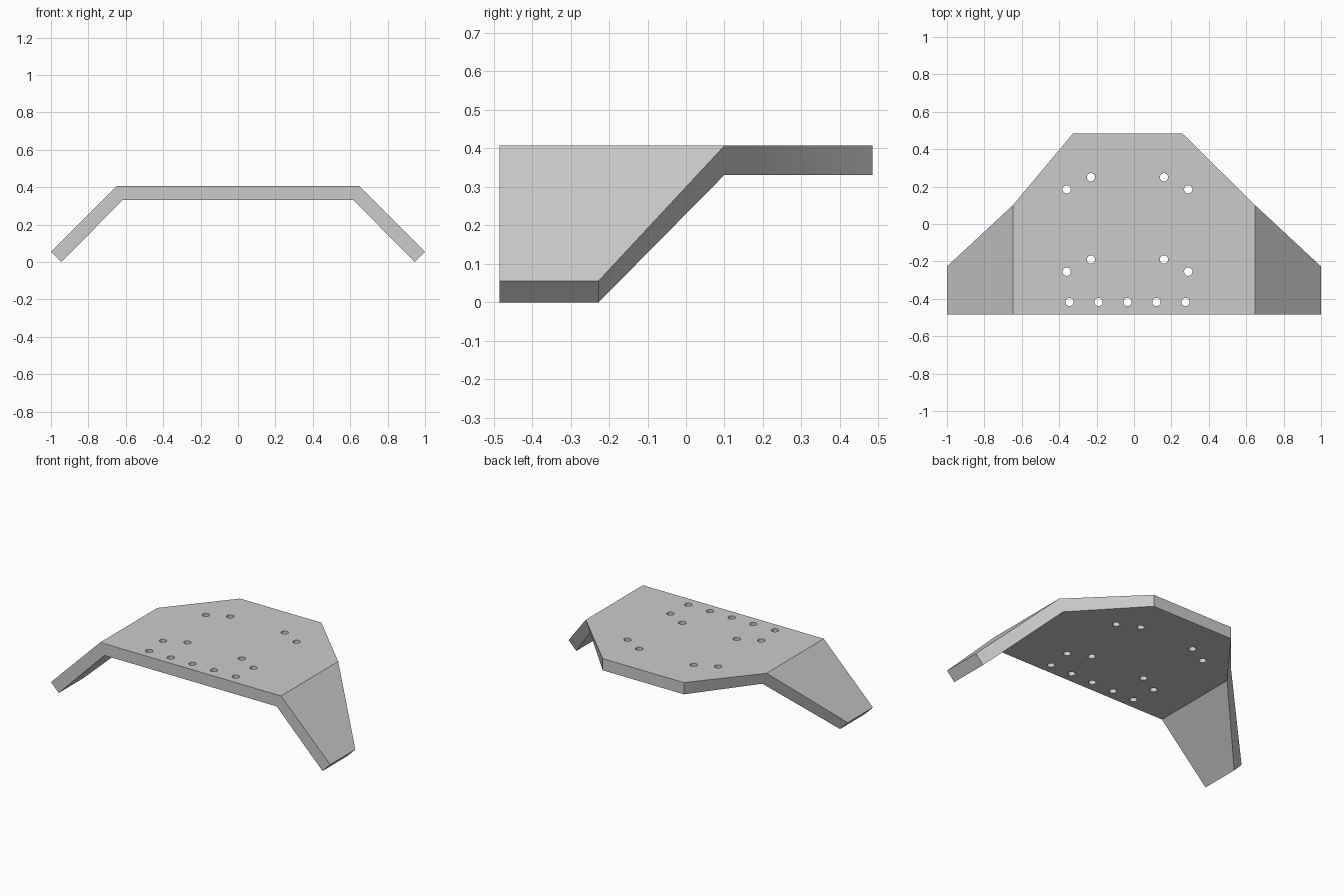
import bpy
import bmesh

cube = bpy.data.objects.get("Cube")
if cube:
    bpy.data.objects.remove(cube, do_unlink=True)

grey = bpy.data.materials.new("plain grey")
grey.use_nodes = True
COLOUR = (0.6, 0.6, 0.6, 1)
grey.diffuse_color = COLOUR
grey.node_tree.nodes["Principled BSDF"].inputs["Base Color"].default_value = COLOUR

FRONT, BACK = -0.485, 0.485
FOLD_Y, TIP_Y = 0.1, -0.227
BACK_X = (-0.325, 0.258)


def add_skin(bm, fold_x, fold_z, tip_x, tip_z):
    """One folded sheet: a flat panel with a sloping wing on each side."""
    def v(*co):
        return bm.verts.new(co)
    sides = []
    for s in (-1, 1):
        sides.append([v(s * tip_x, FRONT, tip_z), v(s * fold_x, FRONT, fold_z),
                      v(s * fold_x, FOLD_Y, fold_z), v(s * tip_x, TIP_Y, tip_z)])
    back = [v(x, BACK, fold_z) for x in BACK_X]
    left, right = sides
    bm.faces.new(left)
    bm.faces.new(right)
    bm.faces.new([left[1], right[1], right[2], back[1], back[0], left[2]])
    # Outline of the sheet, in order
    return [left[0], left[1], right[1], right[0], right[3],
            right[2], back[1], back[0], left[2], left[3]]


# Folded plate with side walls joining the two skins
bm = bmesh.new()
upper = add_skin(bm, 0.648, 0.407, 1.0, 0.056)
lower = add_skin(bm, 0.617, 0.331, 0.945, 0.0)
for i in range(len(upper)):
    j = (i + 1) % len(upper)
    bm.faces.new([upper[i], upper[j], lower[j], lower[i]])
bmesh.ops.recalc_face_normals(bm, faces=bm.faces)
mesh = bpy.data.meshes.new("folded_plate")
bm.to_mesh(mesh)
bm.free()
plate = bpy.data.objects.new("folded_plate", mesh)
bpy.context.collection.objects.link(plate)
mesh.materials.append(grey)

# Screw hole positions: two mirrored groups and a front row
CENTRE = -0.035
holes = [(CENTRE + 0.155 * i, -0.417) for i in range(-2, 3)]
for shift in (0, -0.44):
    for s in (-1, 1):
        holes += [(CENTRE + s * 0.195, 0.25 + shift),
                  (CENTRE + s * 0.325, 0.185 + shift)]

# Cutter made of one cylinder per hole
bm = bmesh.new()
for x, y in holes:
    made = bmesh.ops.create_cone(bm, cap_ends=True, segments=32,
                                 radius1=0.022, radius2=0.022, depth=0.3)
    bmesh.ops.translate(bm, verts=made["verts"], vec=(x, y, 0.37))
cut_mesh = bpy.data.meshes.new("hole_cutter")
bm.to_mesh(cut_mesh)
bm.free()
cut_mesh.materials.append(grey)
cutter = bpy.data.objects.new("hole_cutter", cut_mesh)
bpy.context.collection.objects.link(cutter)
cutter.hide_render = True

cut = plate.modifiers.new("holes", "BOOLEAN")
cut.operation = "DIFFERENCE"
cut.solver = "EXACT"
cut.object = cutter

# Apply the cut and remove the cutter
bpy.context.view_layer.objects.active = plate
plate.select_set(True)
bpy.ops.object.modifier_apply(modifier=cut.name)
bpy.data.objects.remove(cutter, do_unlink=True)
bpy.ops.object.shade_smooth_by_angle(angle=0.5)
